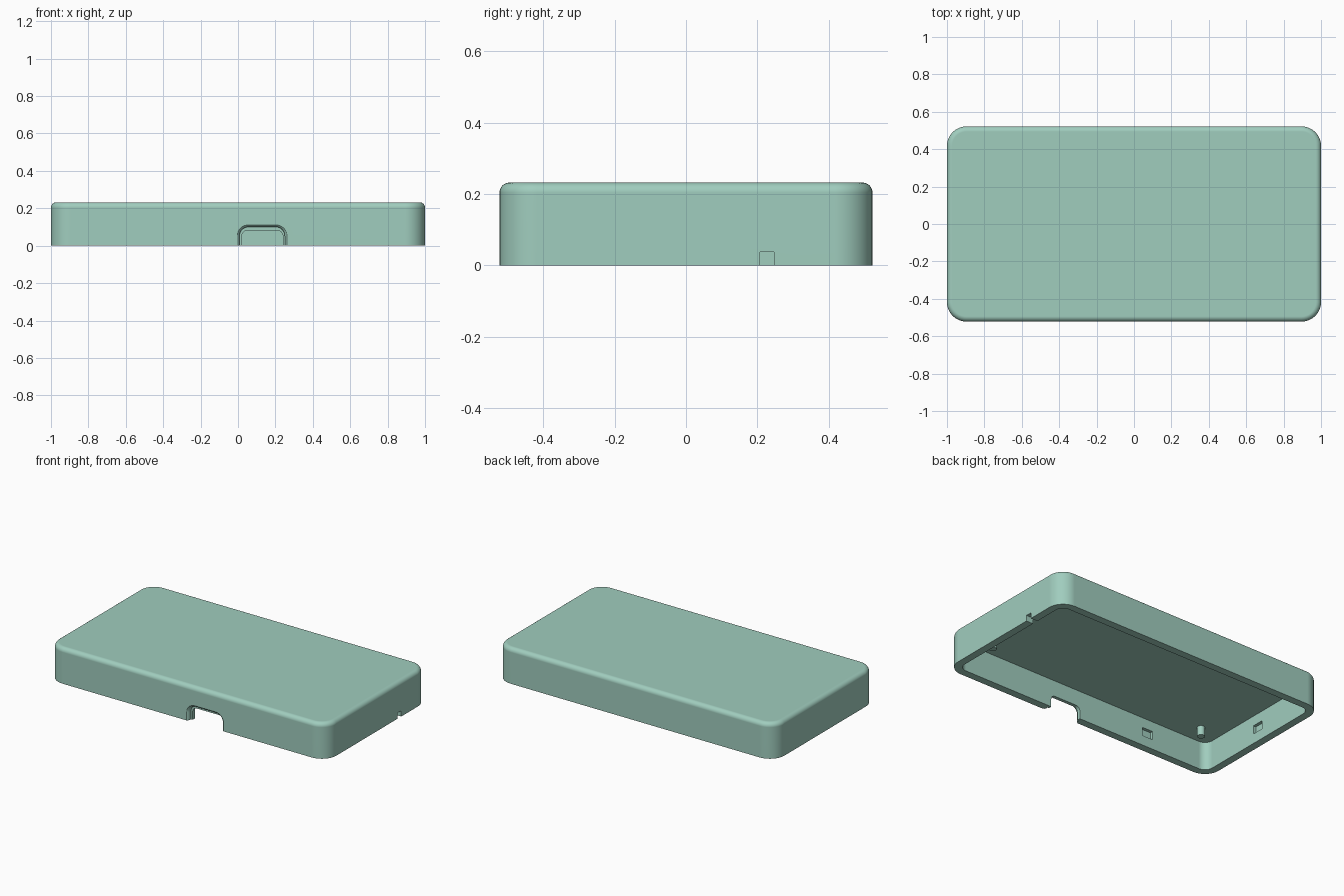
import bpy, bmesh, math

if "Cube" in bpy.data.objects:
    bpy.data.objects.remove(bpy.data.objects["Cube"])

HX, HY, H = 1.0, 0.522, 0.232      # outer half sizes and height
WALL, CEIL = 0.05, 0.185           # wall thickness, underside of the lid

mat = bpy.data.materials.new("sage_green")
mat.diffuse_color = (0.352, 0.610, 0.515, 1)
mat.use_nodes = True
mat.node_tree.nodes["Principled BSDF"].inputs["Base Color"].default_value = mat.diffuse_color


def rounded_rect(cx, cy, hx, hy, r, n=10):
    """Counter-clockwise outline of a rounded rectangle."""
    pts = []
    for k, (sx, sy) in enumerate([(1, 1), (-1, 1), (-1, -1), (1, -1)]):
        for i in range(n + 1):
            a = math.pi / 2 * (k + i / n)
            pts.append((cx + sx * (hx - r) + r * math.cos(a),
                        cy + sy * (hy - r) + r * math.sin(a)))
    return pts


def loft(name, rings):
    """Closed solid through matching rings of points."""
    bm = bmesh.new()
    loops = [[bm.verts.new(p) for p in ring] for ring in rings]
    for a, b in zip(loops, loops[1:]):
        for i in range(len(a)):
            j = (i + 1) % len(a)
            bm.faces.new((a[i], a[j], b[j], b[i]))
    bm.faces.new(loops[0][::-1])
    bm.faces.new(loops[-1])
    bmesh.ops.recalc_face_normals(bm, faces=bm.faces)
    me = bpy.data.meshes.new(name)
    bm.to_mesh(me)
    bm.free()
    me.materials.append(mat)
    ob = bpy.data.objects.new(name, me)
    bpy.context.collection.objects.link(ob)
    return ob


def box(name, x, y, z):
    """Box from (min, max) pairs."""
    base = [(x[0], y[0]), (x[1], y[0]), (x[1], y[1]), (x[0], y[1])]
    return loft(name, [[(px, py, pz) for px, py in base] for pz in z])


def activate(ob):
    bpy.ops.object.select_all(action='DESELECT')
    ob.select_set(True)
    bpy.context.view_layer.objects.active = ob


def cut(target, cutter):
    activate(target)
    mod = target.modifiers.new("cut", 'BOOLEAN')
    mod.operation, mod.solver, mod.object = 'DIFFERENCE', 'EXACT', cutter
    bpy.ops.object.modifier_apply(modifier=mod.name)
    bpy.data.objects.remove(cutter)


def ring(inset, z, r):
    return [(x, y, z) for x, y in rounded_rect(0, 0, HX - inset, HY - inset, r)]


# Hollow shell: ceiling, inner wall, rim, outer wall, rounded top edge
R, F = 0.105, 0.028
rings = [ring(WALL, CEIL, R - WALL), ring(WALL, 0, R - WALL), ring(0, 0, R)]
for i in range(7):
    a = math.pi / 2 * i / 6
    d = F * (1 - math.cos(a))
    rings.append(ring(d, H - F + F * math.sin(a), R - d))
shell = loft("case_shell", rings)


# Port in the front wall: flared outer recess, then a smaller through opening
def port_ring(y, x0, x1, top, r):
    pts = rounded_rect((x0 + x1) / 2, 0, (x1 - x0) / 2, top, r, 8)
    return [(x, y, z) for x, z in pts]


cut(shell, loft("port_recess_cutter", [
    port_ring(-HY - 0.02, -0.006, 0.264, 0.112, 0.06),
    port_ring(-HY - 0.001, -0.006, 0.264, 0.112, 0.06),
    port_ring(-HY + 0.005, 0.003, 0.255, 0.104, 0.052),
    port_ring(-HY + 0.014, 0.008, 0.250, 0.100, 0.048),
    port_ring(-HY + 0.028, 0.008, 0.250, 0.100, 0.048)]))
cut(shell, loft("port_opening_cutter", [
    port_ring(-HY - 0.03, 0.020, 0.240, 0.081, 0.03),
    port_ring(-HY + 0.1, 0.020, 0.240, 0.081, 0.03)]))

# Small notch through the right wall
cut(shell, box("side_notch_cutter", (HX - 0.1, HX + 0.1), (0.207, 0.247), (-0.05, 0.038)))

# Shallow snap pockets inside the walls
IX, IY, D = HX - WALL, HY - WALL, 0.02
zr = (0.065, 0.12)
for x, s in [(-0.5, -1), (-0.5, 1), (0.5, 1)]:
    cut(shell, box("snap_cutter", (x - 0.04, x + 0.04),
                   sorted((s * (IY - 0.03), s * (IY + D))), zr))
cut(shell, box("snap_cutter", (-IX - D, -IX + 0.03), (-0.04, 0.04), zr))

# Locating pins under the lid, one near each corner
pins = []
for sx in (-1, 1):
    for sy in (-1, 1):
        circle = rounded_rect(sx * 0.80, sy * 0.34, 0.024, 0.024, 0.0239, 5)
        pins.append(loft("locating_pin", [[(x, y, z) for x, y in circle]
                                          for z in (0.125, CEIL + 0.005)]))

# Smooth curves, crisp edges, flat large faces
for ob in [shell] + pins:
    activate(ob)
    bpy.ops.object.shade_smooth_by_angle(angle=math.radians(30))
    wn = ob.modifiers.new("flat_faces", 'WEIGHTED_NORMAL')
    wn.keep_sharp = True
